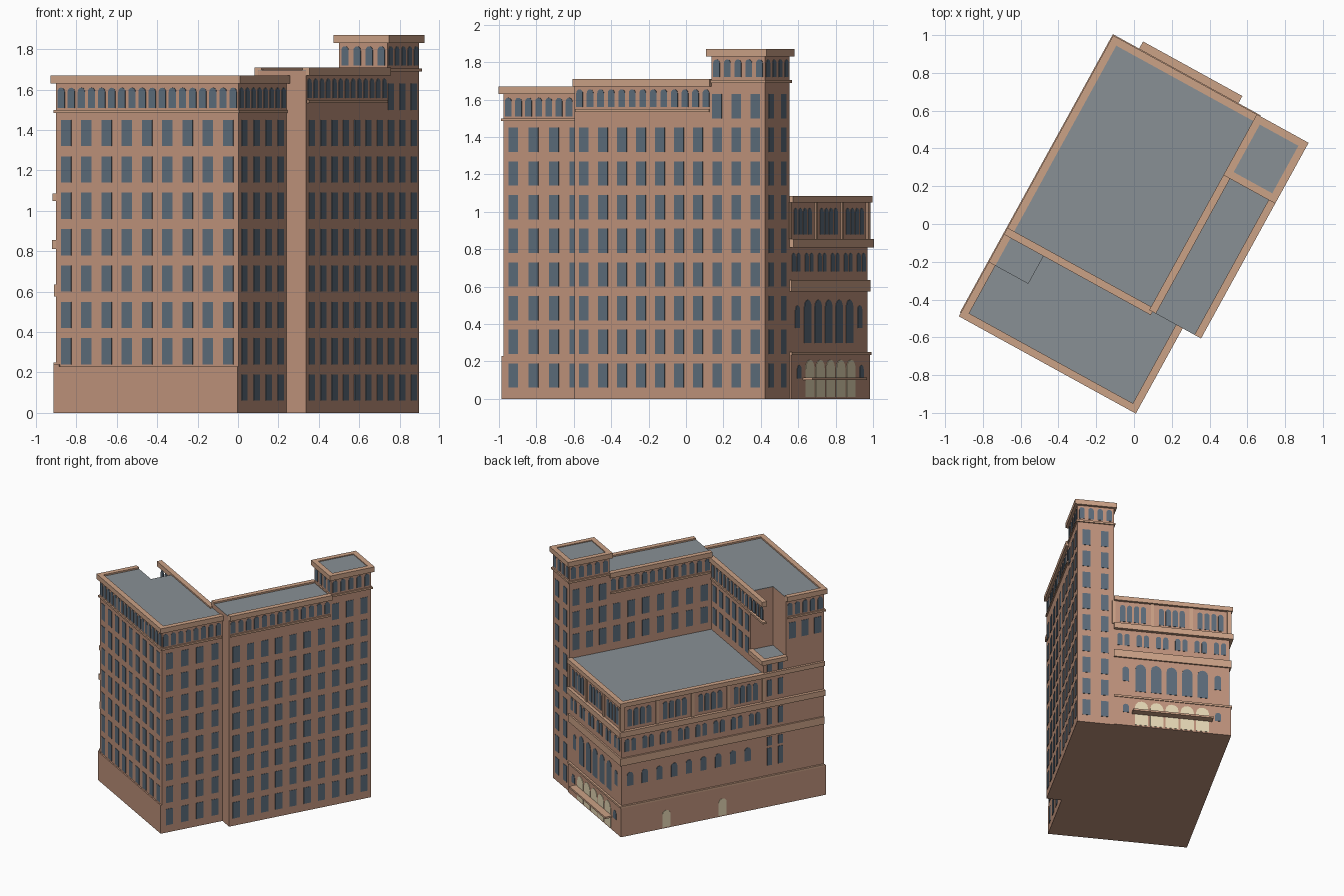
import bpy, bmesh, math
from mathutils import Matrix

if "Cube" in bpy.data.objects:
    bpy.data.objects.remove(bpy.data.objects["Cube"])

ROT = Matrix.Rotation(-math.radians(28.8), 4, 'Z')   # whole building is turned on its plot


def material(name, rgb):
    m = bpy.data.materials.new(name)
    m.diffuse_color = (*rgb, 1)
    m.use_nodes = True
    m.node_tree.nodes["Principled BSDF"].inputs["Base Color"].default_value = m.diffuse_color
    return m


BRICK = material("brick", (0.52, 0.29, 0.20))
TRIM = material("trim", (0.60, 0.36, 0.24))
ROOF = material("roof", (0.25, 0.28, 0.30))
GLASS = material("glass", (0.107, 0.15, 0.195))
LIGHT = material("lit_glass", (0.78, 0.68, 0.46))


class Part:
    """Collects prisms in building coordinates, then becomes one object."""
    def __init__(self, name, mat):
        self.name, self.mat, self.bm = name, mat, bmesh.new()

    def prism(self, near, far):
        a = [self.bm.verts.new(p) for p in near]
        b = [self.bm.verts.new(p) for p in far]
        n = len(a)
        self.bm.faces.new(a)
        self.bm.faces.new(b[::-1])
        for i in range(n):
            j = (i + 1) % n
            self.bm.faces.new((a[j], a[i], b[i], b[j]))

    def plan(self, pts, z0, z1):
        self.prism([(x, y, z0) for x, y in pts], [(x, y, z1) for x, y in pts])

    def finish(self):
        bmesh.ops.recalc_face_normals(self.bm, faces=self.bm.faces)
        self.bm.transform(ROT)
        me = bpy.data.meshes.new(self.name)
        self.bm.to_mesh(me)
        self.bm.free()
        me.materials.append(self.mat)
        bpy.context.collection.objects.link(bpy.data.objects.new(self.name, me))


def on_wall(wall, a, out, z):
    side, plane = wall
    return {'S': (a, plane - out, z), 'N': (a, plane + out, z),
            'E': (plane + out, a, z), 'W': (plane - out, a, z)}[side]


def panel(part, wall, pts, inner, outer):
    part.prism([on_wall(wall, a, inner, z) for a, z in pts],
               [on_wall(wall, a, outer, z) for a, z in pts])


def band(part, wall, a0, a1, z0, z1, out, depth=0.02):
    panel(part, wall, [(a0, z0), (a1, z0), (a1, z1), (a0, z1)], -depth, out)


def window(part, wall, a, z0, z1, w, arch=False):
    r = w / 2
    pts = [(a - r, z0), (a + r, z0)]
    if arch:
        pts += [(a + r * math.cos(k * math.pi / 6), z1 - r + r * math.sin(k * math.pi / 6)) for k in range(7)]
    else:
        pts += [(a + r, z1), (a - r, z1)]
    panel(part, wall, pts, -0.004, 0.003)


def spread(a0, a1, n):
    return [a0 + (a1 - a0) * (i + 0.5) / n for i in range(n)]


def grid(part, wall, a0, a1, n, floors):
    for a in spread(a0, a1, n):
        for f in floors:
            window(part, wall, a, 0.06 + 0.18 * f, 0.19 + 0.18 * f, 0.058)


def arcade(part, wall, a0, a1, n, z0, z1, w=0.04):
    for a in spread(a0, a1, n):
        window(part, wall, a, z0, z1, w, True)


def rect(x0, x1, y0, y1):
    return [(x0, y0), (x1, y0), (x1, y1), (x0, y1)]


# Key plan lines
W, LE, IN, E = -0.557, 0.472, 0.31, 0.583
S, MID, TW, N = -0.855, -0.36, 0.475, 0.802
NX, NY = -0.34, -0.545                      # roof notch corner

# Masses and their roofs
front_plan = [(W, S), (LE, S), (LE, MID), (NX, MID), (NX, NY), (W, NY)]
for name, pts, top in (("front_block", front_plan, 1.655),
                       ("stair_bay", rect(W, NX, NY, MID), 1.18),
                       ("east_wing", rect(IN, E, MID, TW), 1.695),
                       ("corner_tower", rect(IN, E, TW, N), 1.86),
                       ("entrance_hall", rect(W, IN, MID, N), 1.075)):
    body = Part(name, BRICK)
    body.plan(pts, 0, top)
    body.finish()
    roof = Part(name + "_roof", ROOF)
    roof.plan(pts, top - 0.005, top + 0.003)
    roof.finish()

# Walls named by facing direction
front, front_e, front_w = ('S', S), ('E', LE), ('W', W)
inner_n, wing_e, wing_w = ('N', MID), ('E', E), ('W', IN)
tower_s, north, west = ('S', TW), ('N', N), ('W', W)

# Top cornices and the sill bands below the arcades
c = Part("cornices", TRIM)
sills = Part("sill_bands", TRIM)
o = 0.02
for wall, a0, a1, top, sill in (
        (front, W - o, LE + o, 1.67, 1.485), (front_e, S - o, MID, 1.67, 1.485),
        (front_w, S - o, NY, 1.67, 1.485), (inner_n, W - o, IN, 1.67, 1.485),
        (wing_e, MID, TW, 1.71, 1.535), (wing_w, MID, TW, 1.71, 1.535),
        (tower_s, IN - o, E + o, 1.87, 1.69), (north, IN - o, E + o, 1.87, 1.69),
        (wing_e, TW - o, N + o, 1.87, 1.69), (wing_w, TW - o, N + o, 1.87, 1.69)):
    band(c, wall, a0, a1, top - 0.04, top, o)
    band(sills, wall, a0 + 0.01, a1 - 0.01, sill, sill + 0.015, 0.01)
band(c, west, NY, MID, 1.155, 1.19, o)              # stair bay
band(c, inner_n, W - o, NX, 1.155, 1.19, o)
c.finish()
sills.finish()

# Base and string courses on the hall, carried along the west side
s = Part("string_courses", TRIM)
for z0, z1, out in ((0.235, 0.25, 0.016), (0.575, 0.635, 0.012), (0.81, 0.855, 0.025), (1.05, 1.085, 0.02)):
    band(s, north, W - out, IN, z0, z1, out)
    band(s, west, S, N + out, z0, z1, out)
s.finish()
p = Part("plinth", BRICK)
band(p, north, W - 0.01, IN, 0, 0.24, 0.01)
band(p, west, S - 0.01, N + 0.01, 0, 0.24, 0.01)
band(p, front, W - 0.01, LE, 0, 0.23, 0.01)
p.finish()

# Regular office windows
g = Part("office_windows", GLASS)
grid(g, front, W, LE, 9, range(1, 8))
grid(g, front_e, S, MID, 4, range(8))
grid(g, wing_e, MID, N, 10, range(8))
grid(g, wing_e, 0.4525, N, 3, [8])
grid(g, north, IN, E, 2, range(9))
grid(g, wing_w, MID, TW, 7, (6, 7))
grid(g, wing_w, TW, N, 3, (6, 7, 8))
grid(g, inner_n, NX, IN, 6, (6, 7))
grid(g, front_w, S, NY, 3, [7])
g.finish()

# Arched windows of the top storeys
t = Part("top_arcades", GLASS)
arcade(t, front, W, LE, 18, 1.51, 1.61)
arcade(t, front_e, S, MID, 8, 1.51, 1.61)
arcade(t, front_w, S, NY, 5, 1.51, 1.61)
arcade(t, inner_n, W, IN, 14, 1.51, 1.61)
for w in (wing_e, wing_w):
    arcade(t, w, MID, TW, 13, 1.56, 1.655)
    arcade(t, w, TW, N, 5, 1.72, 1.815)
for w in (tower_s, north):
    arcade(t, w, IN, E, 4, 1.72, 1.815)
t.finish()

# Hall windows: single arches, pairs, then groups of four between pilasters
h = Part("hall_windows", GLASS)
pil = Part("pilasters", TRIM)
mid = (W + IN) / 2
arcade(h, north, mid - 0.29, mid + 0.29, 5, 0.30, 0.53, 0.077)
for k in (-1, 1):
    window(h, north, mid + k * 0.345, 0.38, 0.50, 0.05, True)
    window(h, ('N', N + 0.01), mid + k * 0.345, 0.11, 0.18, 0.045, True)
arcade(h, west, -0.29, N - 0.01, 9, 0.40, 0.51, 0.05)
for wall, a0, a1, pairs, groups in ((north, W, IN, 6, 3), (west, MID, N, 8, 4)):
    for a in spread(a0, a1, pairs):
        for d in (-0.027, 0.027):
            window(h, wall, a + d, 0.68, 0.78, 0.038, True)
    for a in spread(a0, a1, groups):
        arcade(h, wall, a - 0.104, a + 0.104, 4, 0.88, 1.02, 0.038)
    for i in range(groups + 1):
        a = a0 + (a1 - a0) * i / groups
        band(pil, wall, a - 0.012, a + 0.012, 0.855, 1.05, 0.008)
for a in (-0.50, -0.41):                            # stair bay windows
    for z0, z1 in ((0.33, 0.47), (0.47 + 0.02, 0.56), (0.66, 0.79), (0.89, 1.02), (1.09, 1.15)):
        window(h, west, a, z0, z1, 0.04)
h.finish()
pil.finish()

# Lit entrance arches, side doors and canopy
d = Part("entrance_arches", LIGHT)
arcade(d, ('N', N + 0.01), mid - 0.285, mid + 0.285, 5, 0.01, 0.21, 0.098)
for a in (0.44, -0.02):
    window(d, ('W', W - 0.01), a, 0.01, 0.145, 0.065, True)
d.finish()
canopy = Part("canopy", TRIM)
band(canopy, north, mid - 0.30, mid + 0.30, 0.10, 0.115, 0.068)
canopy.finish()
